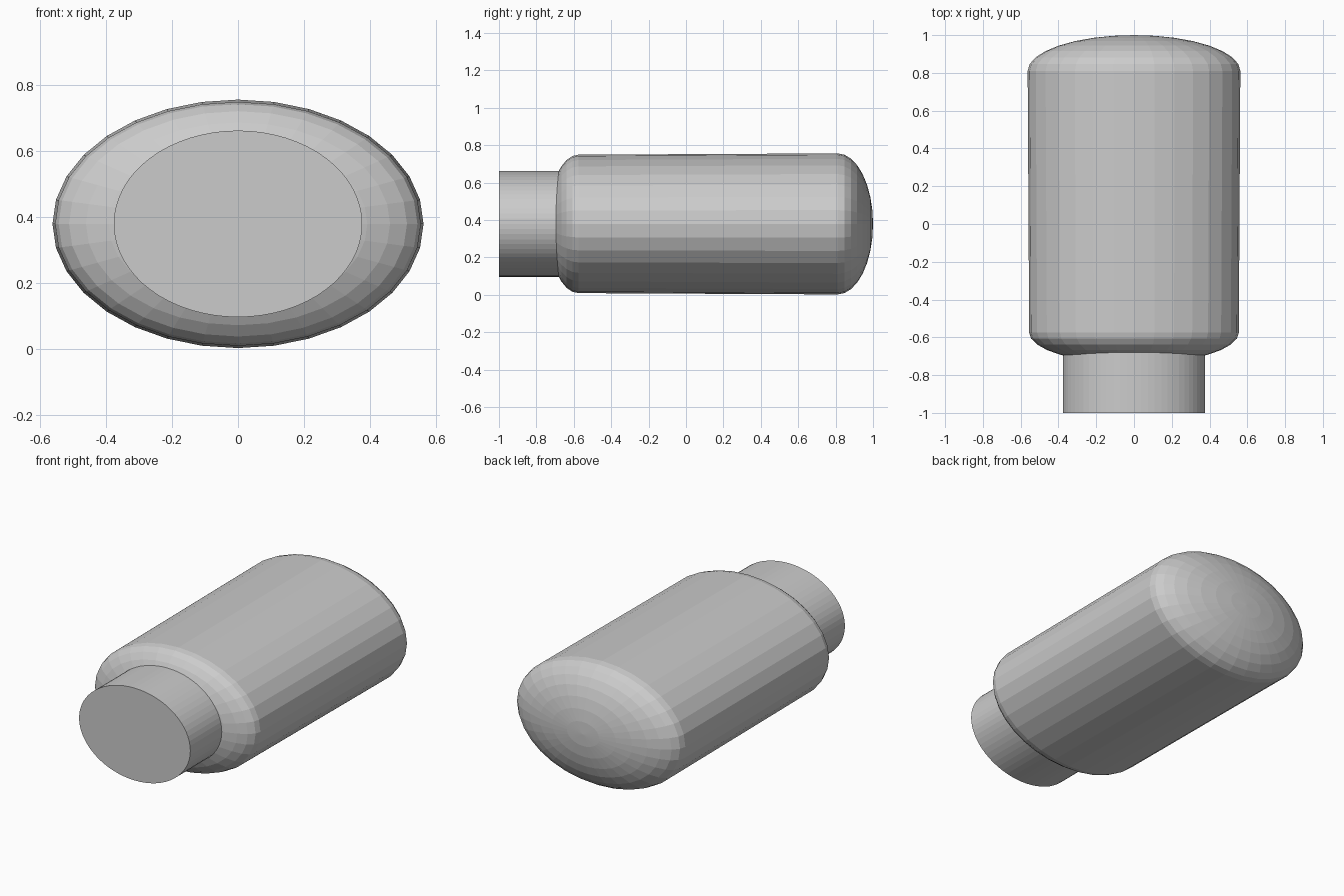
import bpy
import bmesh
from math import sin, cos, pi

cube = bpy.data.objects.get("Cube")
if cube:
    bpy.data.objects.remove(cube, do_unlink=True)

grey = bpy.data.materials.new("plain grey")
grey.use_nodes = True
colour = (0.6, 0.6, 0.6, 1)
grey.diffuse_color = colour
grey.node_tree.nodes["Principled BSDF"].inputs["Base Color"].default_value = colour

CENTRE_Z = 0.379


def loft(name, rings, sides, front_tip=None, back_tip=None):
    """Join elliptical rings (y, half width, half height) along y.
    An end closes to a point at its tip, or with a flat face if it has none."""
    bm = bmesh.new()
    loops = []
    for y, rx, rz in rings:
        loops.append([bm.verts.new((rx * cos(2 * pi * i / sides), y,
                                    CENTRE_Z + rz * sin(2 * pi * i / sides)))
                      for i in range(sides)])
    for a, b in zip(loops, loops[1:]):
        for i in range(sides):
            j = (i + 1) % sides
            bm.faces.new((a[i], a[j], b[j], b[i]))
    for loop, tip in ((loops[0], front_tip), (loops[-1], back_tip)):
        if tip is None:
            bm.faces.new(loop)
        else:
            point = bm.verts.new((0, tip, CENTRE_Z))
            for i in range(sides):
                bm.faces.new((loop[i], loop[(i + 1) % sides], point))
    bmesh.ops.recalc_face_normals(bm, faces=bm.faces)
    mesh = bpy.data.meshes.new(name)
    bm.to_mesh(mesh)
    bm.free()
    mesh.materials.append(grey)
    obj = bpy.data.objects.new(name, mesh)
    bpy.context.collection.objects.link(obj)
    return obj


def dome(y, depth, rx, rz, steps=8):
    """Rings of half an ellipsoid, from its rim towards its tip."""
    angles = [k * pi / 2 / steps for k in range(steps)]
    return [(y + depth * sin(a), rx * cos(a), rz * cos(a)) for a in angles]


# Body: slightly tapered oval barrel with a rounded shoulder and a domed back
shoulder = dome(-0.575, -0.165, 0.555, 0.37)
back = dome(0.81, 0.19, 0.563, 0.377)
loft("body", shoulder[::-1] + back, 32, front_tip=-0.74, back_tip=1.0)

# Neck: straight oval plug with a flat front
loft("neck", [(-1.0, 0.377, 0.283), (-0.6, 0.377, 0.283)], 64)
